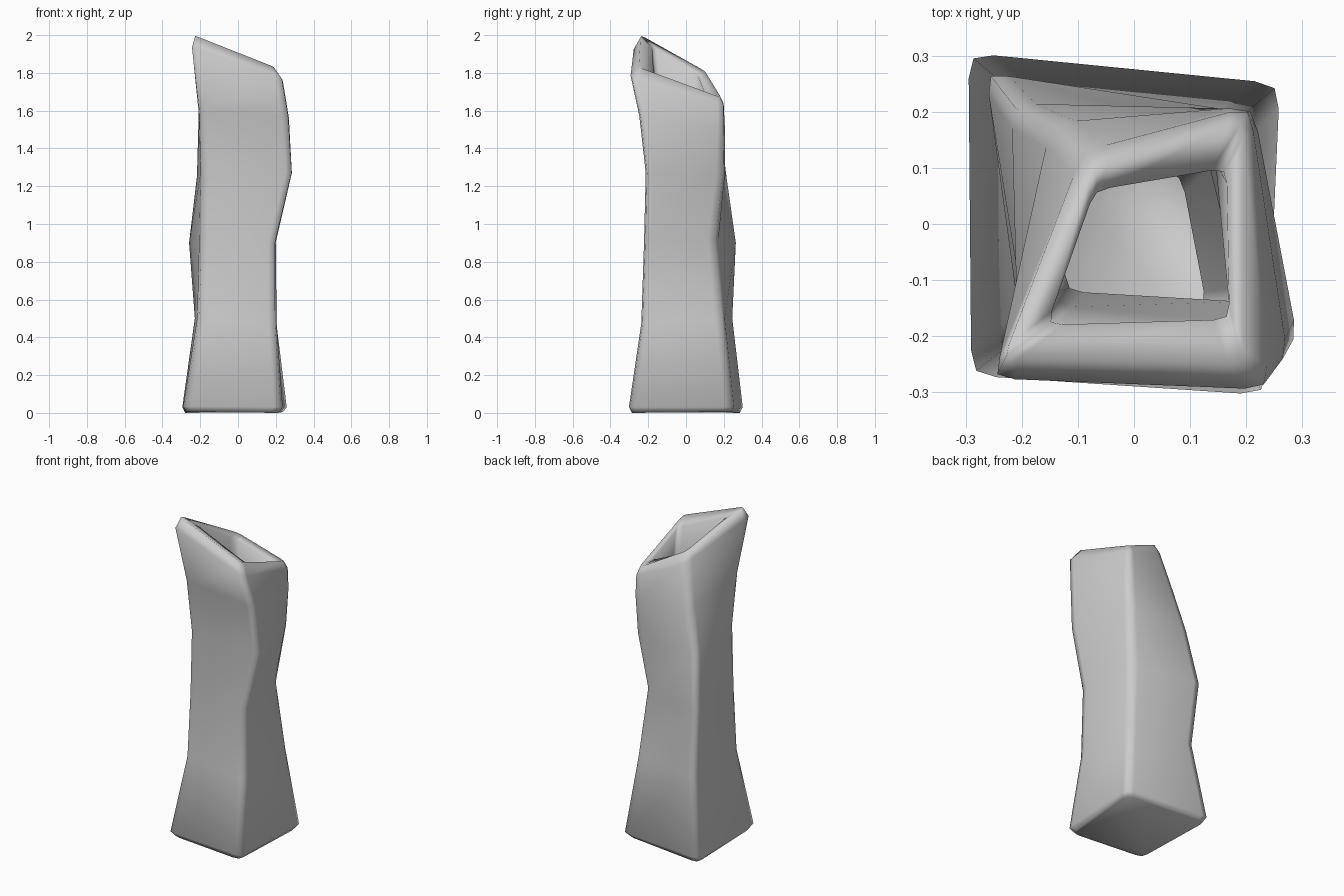
import bpy, bmesh
from mathutils import Vector

if "Cube" in bpy.data.objects:
    bpy.data.objects.remove(bpy.data.objects["Cube"])

# Corner loops in order front-left, front-right, back-right, back-left
OUTER = [
    [(-.27, -.25, .005), (.21, -.29, 0), (.24, .23, .005), (-.28, .29, 0)],
    [(-.29, -.27, .035), (.235, -.305, .03), (.26, .25, .03), (-.295, .305, .03)],
    [(-.215, -.21, .5), (.205, -.24, .47), (.20, .20, .5), (-.23, .25, .5)],
    [(-.20, -.20, .9), (.205, -.225, .9), (.16, .16, .92), (-.265, .275, .9)],
    [(-.195, -.195, 1.28), (.295, -.215, 1.27), (.20, .205, 1.27), (-.22, .215, 1.25)],
    [(-.215, -.22, 1.6), (.275, -.25, 1.57), (.215, .21, 1.5), (-.15, .18, 1.5)],
    [(-.255, -.275, 1.94), (.24, -.295, 1.77), (.21, .21, 1.62), (-.09, .13, 1.75)],
]
RIM = [
    [(-.235, -.24, 2.0), (.195, -.25, 1.83), (.195, .185, 1.67), (-.07, .10, 1.81)],
    [(-.155, -.18, 1.94), (.17, -.17, 1.79), (.165, .10, 1.69), (-.07, .06, 1.79)],
]
SIGNS = [(-1, -1), (1, -1), (1, 1), (-1, 1)]
WALL = .075


def inset(loop, z=None):
    """Move each corner inward by the wall thickness."""
    return [(x - sx * WALL, y - sy * WALL, zz if z is None else z)
            for (x, y, zz), (sx, sy) in zip(loop, SIGNS)]


def rounded(loop, r):
    """Turn four corners into a loop with rounded corners."""
    pts = [Vector(p) for p in loop]
    out = []
    for i, c in enumerate(pts):
        a = c + (pts[i - 1] - c).normalized() * r
        b = c + (pts[(i + 1) % 4] - c).normalized() * r
        out += [a, a * .2 + c * .6 + b * .2, b]
    return out


# Full wall profile: up the outside, over the rim, down the inside
loops = [rounded(l, .045) for l in OUTER]
loops += [rounded(l, .03) for l in RIM]
loops += [rounded(inset(l), .03) for l in reversed(OUTER[2:6])]
loops.append(rounded(inset(OUTER[1], .09), .03))

bm = bmesh.new()
rings = [[bm.verts.new(p) for p in l] for l in loops]
n = len(rings[0])
for low, high in zip(rings, rings[1:]):
    for i in range(n):
        j = (i + 1) % n
        bm.faces.new((low[i], low[j], high[j], high[i]))
bm.faces.new(list(reversed(rings[0])))   # underside
bm.faces.new(rings[-1])                  # cavity floor
bmesh.ops.recalc_face_normals(bm, faces=bm.faces[:])
for f in bm.faces:
    f.smooth = True

# Hollow vase body
mesh = bpy.data.meshes.new("vase_body")
bm.to_mesh(mesh)
bm.free()
vase = bpy.data.objects.new("vase_body", mesh)
bpy.context.collection.objects.link(vase)
